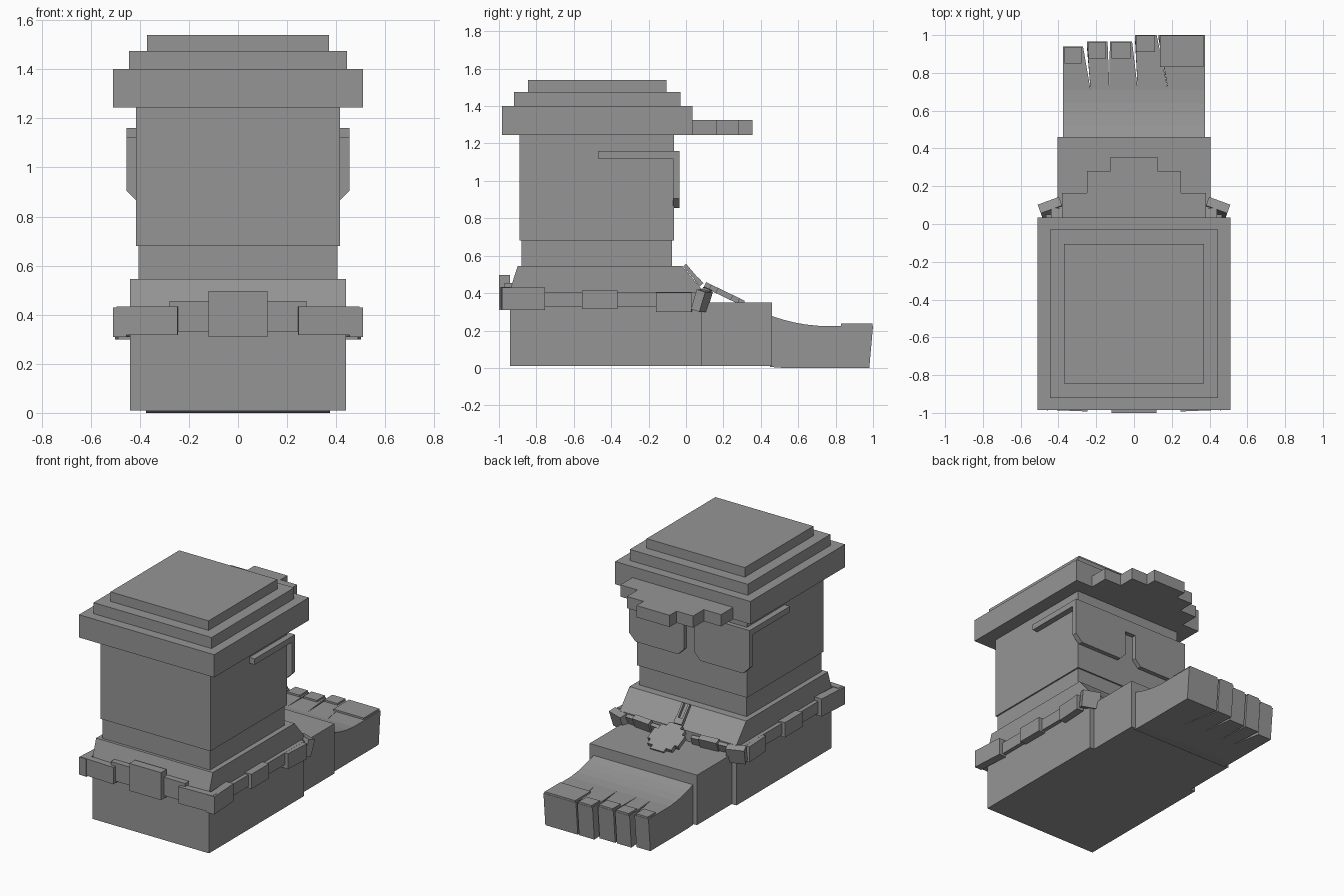
import bpy
import bmesh
import math
from mathutils import Matrix, Vector

cube = bpy.data.objects.get("Cube")
if cube:
    bpy.data.objects.remove(cube, do_unlink=True)

stone = bpy.data.materials.new("stone_grey")
stone.use_nodes = True
GREY = (0.3, 0.3, 0.3, 1)
stone.diffuse_color = GREY
stone.node_tree.nodes["Principled BSDF"].inputs["Base Color"].default_value = GREY


def finish(name, bm):
    bmesh.ops.recalc_face_normals(bm, faces=bm.faces)
    mesh = bpy.data.meshes.new(name)
    bm.to_mesh(mesh)
    bm.free()
    mesh.materials.append(stone)
    obj = bpy.data.objects.new(name, mesh)
    bpy.context.collection.objects.link(obj)
    return obj


def prism(name, points, lo, hi, axis="z"):
    """Extrude an outline along an axis: z uses (x, y), x uses (y, z), y uses (x, z)."""
    place = {"z": lambda a, b, d: (a, b, d),
             "x": lambda a, b, d: (d, a, b),
             "y": lambda a, b, d: (a, d, b)}[axis]
    bm = bmesh.new()
    face = bm.faces.new([bm.verts.new(place(a, b, lo)) for a, b in points])
    moved = bmesh.ops.extrude_face_region(bm, geom=[face])["geom"]
    bmesh.ops.translate(bm, vec=Vector(place(0, 0, hi - lo)),
                        verts=[v for v in moved if isinstance(v, bmesh.types.BMVert)])
    # the extrusion keeps the first cap, so the prism is closed
    return finish(name, bm)


def box(name, x, y, z):
    return prism(name, [(x[0], y[0]), (x[1], y[0]), (x[1], y[1]), (x[0], y[1])], *z)


def link(name, centre, size, yaw=0, tilt=0):
    """A chain link: a box turned about z and tipped about x."""
    bm = bmesh.new()
    turn = Matrix.Rotation(yaw, 4, "Z") @ Matrix.Rotation(tilt, 4, "X")
    bmesh.ops.create_cube(bm, size=1, matrix=Matrix.Translation(centre) @ turn
                          @ Matrix.Diagonal((*size, 1)))
    return finish(name, bm)


# Ankle block with sloped collar
prism("ankle", [(-.94, .01), (-.94, .42), (-.9, .545), (-.02, .545),
                (.085, .42), (.085, .01)], -.44, .44, "x")

# Neck, head and stepped cap
box("neck", (-.405, .405), (-.88, -.075), (.54, .68))
box("head", (-.415, .415), (-.89, -.065), (.68, 1.25))
box("cap_brim", (-.51, .51), (-.985, .035), (1.245, 1.4))
box("cap_middle", (-.445, .445), (-.92, -.03), (1.4, 1.475))
box("cap_top", (-.37, .37), (-.845, -.105), (1.475, 1.54))

# Stepped visor
right = [(.38, .02), (.38, .165), (.25, .165), (.25, .28), (.125, .28), (.125, .355)]
prism("visor", right + [(-x, y) for x, y in reversed(right)], 1.245, 1.325)

# Glasses: one-piece lens plate with bridge, plus side arms
half = [(.04, 1.07), (.04, .9), (.085, .855), (.405, .855), (.455, .905), (.455, 1.16)]
prism("lenses", half + [(-x, z) for x, z in reversed(half)], -.07, -.035, "y")
for side, s in (("left", 1), ("right", -1)):
    box("glasses_arm_" + side, sorted((.41 * s, .455 * s)), (-.47, -.035), (1.12, 1.16))

# Foot: raised instep and curved front
box("instep", (-.405, .405), (.08, .46), (.01, .35))
prism("foot_front", [(.45, .005), (.45, .28), (.52, .258), (.58, .243), (.64, .232),
                     (.71, .225), (.71, 0), (.52, 0)], -.375, .375, "x")

# Toes: root span, tip span and tip position, with a raised nail on each
toes = [(.18, .375, .13, .375, 1),
        (.02, .18, .005, .12, 1),
        (-.13, .02, -.128, -.01, .965),
        (-.23, -.13, -.25, -.14, .965),
        (-.375, -.23, -.375, -.27, .94)]
for i, (a, b, c, d, tip) in enumerate(toes, 1):
    toe = prism(f"toe_{i}", [(a, .71), (b, .71), (d, tip), (c, tip)], 0, .225)
    for v in toe.data.vertices:
        if v.co.y > .9 and v.co.z < .1:
            v.co.y -= .02
    back = .83 if i == 1 else tip - .09
    box(f"toenail_{i}", (c + .008, d - .008), (back, tip - .002), (.22, .237))

# Chain along the back of the ankle
box("chain_back_strip", (-.28, .28), (-.97, -.93), (.33, .455))
box("chain_back_plate", (-.12, .12), (-1, -.94), (.31, .497))

# Chain corners, sides and front runs, mirrored
for side, s in (("left", 1), ("right", -1)):
    link("chain_back_corner_" + side, (.37 * s, -.965, .375), (.25, .045, .115), .04 * s)
    link("chain_rear_side_" + side, (.475 * s, -.87, .37), (.055, .23, .12), .06 * s)
    link("chain_side_strip_" + side, (.452 * s, -.4, .365), (.03, .9, .08))
    link("chain_side_link_" + side, (.465 * s, -.46, .365), (.05, .19, .1))
    link("chain_front_side_" + side, (.47 * s, -.065, .352), (.05, .19, .105), -.06 * s)
    link("chain_front_corner_" + side, (.44 * s, .085, .36), (.12, .05, .11), -.35 * s, -.3)
    link("chain_front_link_" + side, (.25 * s, .1, .385), (.13, .04, .085), -.1 * s, -.4)
    link("chain_front_strip_" + side, (.29 * s, .09, .38), (.34, .025, .06), -.08 * s, -.4)

# Medallion with a stepped rim, tipped forward on the instep
quarter = [(.115, .045), (.09, .045), (.09, .085), (.05, .085), (.05, .115)]
upper = quarter + [(-x, y) for x, y in reversed(quarter)]
medal = prism("medallion", upper + [(-x, -y) for x, y in upper], -.015, .015)
medal.data.transform(Matrix.Translation((0, .205, .395)) @ Matrix.Rotation(-.45, 4, "X"))

# Hanger above the medallion
for s in (-1, 1):
    link("hanger_bar", (.022 * s, .035, .5), (.014, .13, .02), 0, -.87)
link("hanger_clasp", (0, .07, .46), (.06, .04, .025), 0, -.87)
